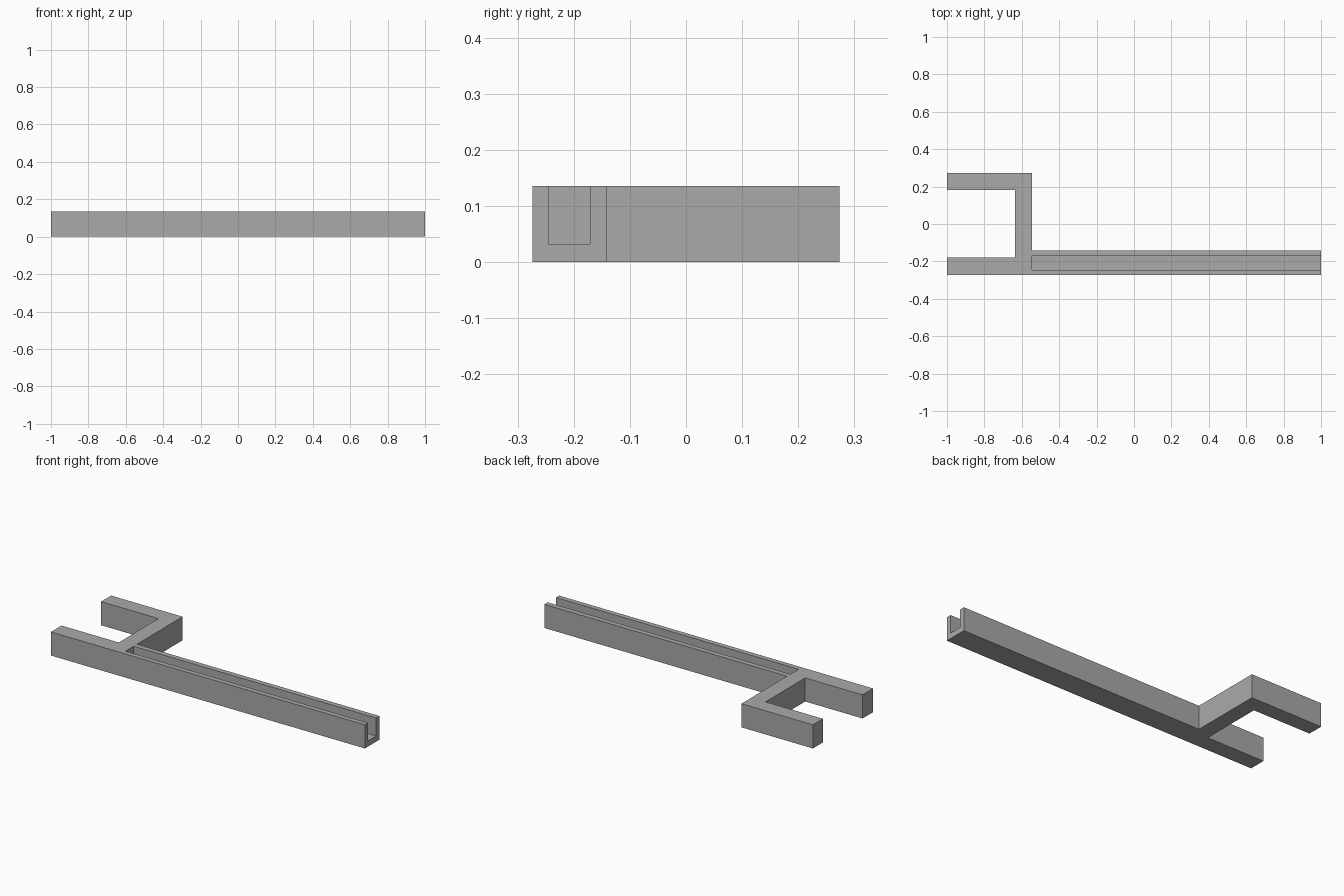
import bpy
import bmesh

HEIGHT = 0.136

cube = bpy.data.objects.get("Cube")
if cube:
    bpy.data.objects.remove(cube, do_unlink=True)

# Plain grey for the whole tool
grey = bpy.data.materials.new("plain grey")
grey.use_nodes = True
colour = (0.4, 0.4, 0.4, 1)
grey.diffuse_color = colour
grey.node_tree.nodes["Principled BSDF"].inputs["Base Color"].default_value = colour


def prism(name, outline, bottom, top):
    """Extrude a flat outline upwards into a solid."""
    bm = bmesh.new()
    face = bm.faces.new([bm.verts.new((x, y, bottom)) for x, y in outline])
    grown = bmesh.ops.extrude_face_region(bm, geom=[face])["geom"]
    verts = [v for v in grown if isinstance(v, bmesh.types.BMVert)]
    bmesh.ops.translate(bm, verts=verts, vec=(0, 0, top - bottom))
    bmesh.ops.recalc_face_normals(bm, faces=bm.faces)
    mesh = bpy.data.meshes.new(name)
    bm.to_mesh(mesh)
    bm.free()
    mesh.materials.append(grey)
    obj = bpy.data.objects.new(name, mesh)
    bpy.context.collection.objects.link(obj)
    return obj


# Handle with an open fork at one end
fork_bar = prism("fork_bar", [
    (-1, -0.274), (1, -0.274), (1, -0.141), (-0.545, -0.141),
    (-0.545, 0.274), (-1, 0.274), (-1, 0.183), (-0.635, 0.183),
    (-0.635, -0.178), (-1, -0.178)], 0, HEIGHT)

# Channel along the handle, open at the top and the far end
channel_cutter = prism("channel_cutter", [
    (-0.545, -0.245), (1.1, -0.245), (1.1, -0.171), (-0.545, -0.171)],
    0.032, HEIGHT + 0.1)
channel_cutter.hide_render = True
channel_cutter.hide_viewport = True

cut = fork_bar.modifiers.new("channel", 'BOOLEAN')
cut.operation = 'DIFFERENCE'
cut.solver = 'EXACT'
cut.object = channel_cutter
